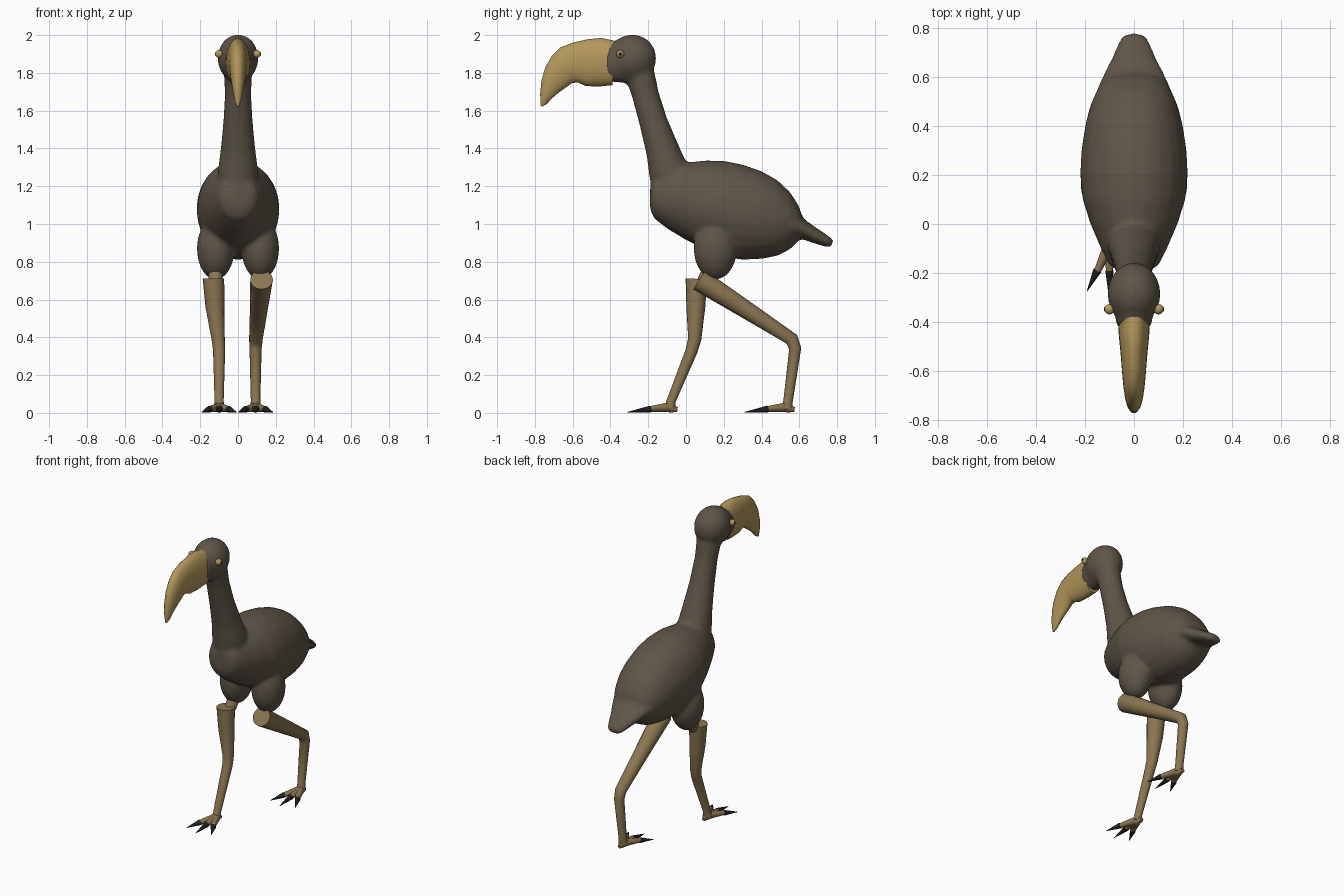
import bpy, bmesh, math
from mathutils import Vector, Matrix

cube = bpy.data.objects.get("Cube")
if cube:
    bpy.data.objects.remove(cube, do_unlink=True)


def material(name, color):
    mat = bpy.data.materials.new(name)
    mat.use_nodes = True
    mat.diffuse_color = (*color, 1)
    mat.node_tree.nodes["Principled BSDF"].inputs["Base Color"].default_value = (*color, 1)
    return mat


PLUMAGE = material("dark brown plumage", (0.115, 0.092, 0.066))
BEAK = material("golden beak", (0.45, 0.31, 0.105))
SKIN = material("tan leg skin", (0.26, 0.18, 0.085))
CLAW = material("black claw", (0.015, 0.015, 0.017))


def finish(name, bm, mat, angle=50):
    bmesh.ops.recalc_face_normals(bm, faces=bm.faces)
    mesh = bpy.data.meshes.new(name)
    bm.to_mesh(mesh)
    bm.free()
    mesh.materials.append(mat)
    obj = bpy.data.objects.new(name, mesh)
    bpy.context.collection.objects.link(obj)
    bpy.ops.object.select_all(action="DESELECT")
    obj.select_set(True)
    bpy.context.view_layer.objects.active = obj
    bpy.ops.object.shade_smooth_by_angle(angle=math.radians(angle))
    return obj


def loft(bm, sections, x=0, sides=24):
    """Skin elliptical rings, each (top y, top z, bottom y, bottom z, half width[, x])."""
    rings = []
    for ty, tz, by, bz, w, *cx in sections:
        top, bottom = Vector((0, ty, tz)), Vector((0, by, bz))
        mid, half = (top + bottom) / 2, (top - bottom) / 2
        mid.x = cx[0] if cx else x
        ring = []
        for i in range(sides):
            a = math.tau * i / sides
            ring.append(bm.verts.new(mid + half * math.cos(a) + Vector((w * math.sin(a), 0, 0))))
        rings.append(ring)
    for r, s in zip(rings, rings[1:]):
        for i in range(sides):
            j = (i + 1) % sides
            bm.faces.new((r[i], r[j], s[j], s[i]))
    bm.faces.new(rings[0])
    bm.faces.new(rings[-1])


def limb(bm, joints):
    """Round tube through (x, y, z, radius) joints with mitred bends."""
    pts = [Vector(j[:3]) for j in joints]
    sections = []
    for i, (x, y, z, r) in enumerate(joints):
        before = (pts[i] - pts[max(i - 1, 0)]).normalized()
        after = (pts[min(i + 1, len(pts) - 1)] - pts[i]).normalized()
        d = (before + after).normalized()
        n = Vector((0, -d.z, d.y)).normalized() * r
        sections.append((y + n.y, z + n.z, y - n.y, z - n.z, r, x))
    loft(bm, sections, sides=16)


def ball(bm, center, radii):
    bmesh.ops.create_uvsphere(bm, u_segments=24, v_segments=16, radius=1,
                              matrix=Matrix.Translation(center) @ Matrix.Diagonal((*radii, 1)))


def cone(bm, start, end, r1, r2):
    start, end = Vector(start), Vector(end)
    d = end - start
    rot = d.to_track_quat("Z", "Y").to_matrix().to_4x4()
    bmesh.ops.create_cone(bm, cap_ends=True, segments=10, radius1=r1, radius2=r2, depth=d.length,
                          matrix=Matrix.Translation((start + end) / 2) @ rot)


# Plumage: trunk, tail, neck, head and thighs fused into one skin
bm = bmesh.new()
loft(bm, [(-.19, 1.20, -.19, 1.08, .06), (-.17, 1.26, -.17, 1.03, .10), (-.10, 1.30, -.10, .975, .135),
          (0, 1.325, 0, .915, .178), (.10, 1.337, .10, .865, .21), (.20, 1.335, .20, .825, .22),
          (.30, 1.315, .30, .81, .215), (.40, 1.28, .40, .815, .20), (.48, 1.235, .48, .83, .18),
          (.55, 1.17, .55, .865, .15), (.595, 1.10, .595, .91, .115), (.62, 1.03, .62, .96, .06)])
loft(bm, [(.46, 1.12, .46, .96, .13), (.57, 1.06, .55, .93, .148), (.62, 1.03, .60, .925, .125),
          (.69, .98, .67, .90, .09), (.765, .93, .735, .88, .06), (.78, .91, .765, .875, .04)])
loft(bm, [(.05, 1.27, -.18, 1.16, .11), (0, 1.33, -.195, 1.26, .105), (-.04, 1.42, -.21, 1.37, .092),
          (-.10, 1.56, -.245, 1.52, .078), (-.145, 1.70, -.285, 1.67, .07),
          (-.165, 1.80, -.32, 1.77, .074), (-.19, 1.88, -.36, 1.86, .08)])
ball(bm, (0, -.285, 1.877), (.108, .128, .126))
loft(bm, [(-.30, 1.98, -.31, 1.745, .09), (-.41, 1.965, -.43, 1.755, .07)])
for side in (-1, 1):
    ball(bm, (.118 * side, .155, .87), (.1, .115, .165))
plumage = finish("plumage_body", bm, PLUMAGE)
remesh = plumage.modifiers.new("fuse", "REMESH")
remesh.mode = "VOXEL"
remesh.voxel_size = .013
remesh.use_smooth_shade = True
smooth = plumage.modifiers.new("soften", "SMOOTH")
smooth.factor = .5
smooth.iterations = 6

# Hooked beak
bm = bmesh.new()
loft(bm, [(-.38, 1.97, -.39, 1.735, .066), (-.45, 1.985, -.46, 1.728, .062), (-.52, 1.978, -.53, 1.73, .055),
          (-.60, 1.96, -.575, 1.75, .05), (-.665, 1.935, -.605, 1.745, .046), (-.71, 1.89, -.64, 1.72, .042),
          (-.745, 1.83, -.675, 1.695, .036), (-.765, 1.76, -.71, 1.665, .028),
          (-.772, 1.69, -.738, 1.635, .018), (-.77, 1.625, -.76, 1.622, .006)])
finish("beak", bm, BEAK)

# Eyes with dark pupils
for side, label in ((1, "left"), (-1, "right")):
    bm = bmesh.new()
    ball(bm, (.1 * side, -.348, 1.9), (.021, .021, .021))
    finish(label + "_eye", bm, BEAK)
    bm = bmesh.new()
    ball(bm, (.118 * side, -.348, 1.9), (.005, .009, .009))
    finish(label + "_pupil", bm, CLAW)

# Striding legs: hip end, joint and ankle, then splayed toes with claws
legs = {
    "right": [(-.13, .055, .71, .057), (-.122, .052, .56, .05), (-.105, .046, .39, .035),
              (-.1, .03, .33, .032), (-.1, -.08, .06, .024), (-.1, -.085, .025, .03)],
    "left": [(.125, .07, .705, .06), (.11, .32, .545, .047), (.095, .56, .39, .036),
             (.093, .578, .34, .032), (.093, .54, .06, .025), (.093, .535, .025, .03)],
}
for label, joints in legs.items():
    x, y = joints[-1][:2]
    bm = bmesh.new()
    limb(bm, joints)
    cone(bm, (x, y, .025), (x, y + .04, .018), .025, .012)
    for spread in (-1, 0, 1):
        cone(bm, (x, y, .03), (x + .053 * spread, y - .115, .02), .026, .014)
    finish(label + "_leg", bm, SKIN)
    bm = bmesh.new()
    for spread in (-1, 0, 1):
        reach = .225 if spread == 0 else .19
        cone(bm, (x + .05 * spread, y - .105, .02), (x + .092 * spread, y - reach, .004), .018, .001)
    finish(label + "_claws", bm, CLAW)

# Short tendon joining the right thigh and leg
bm = bmesh.new()
limb(bm, [(-.118, .13, .76, .04), (-.12, .09, .69, .035)])
finish("right_knee_tendon", bm, SKIN)
